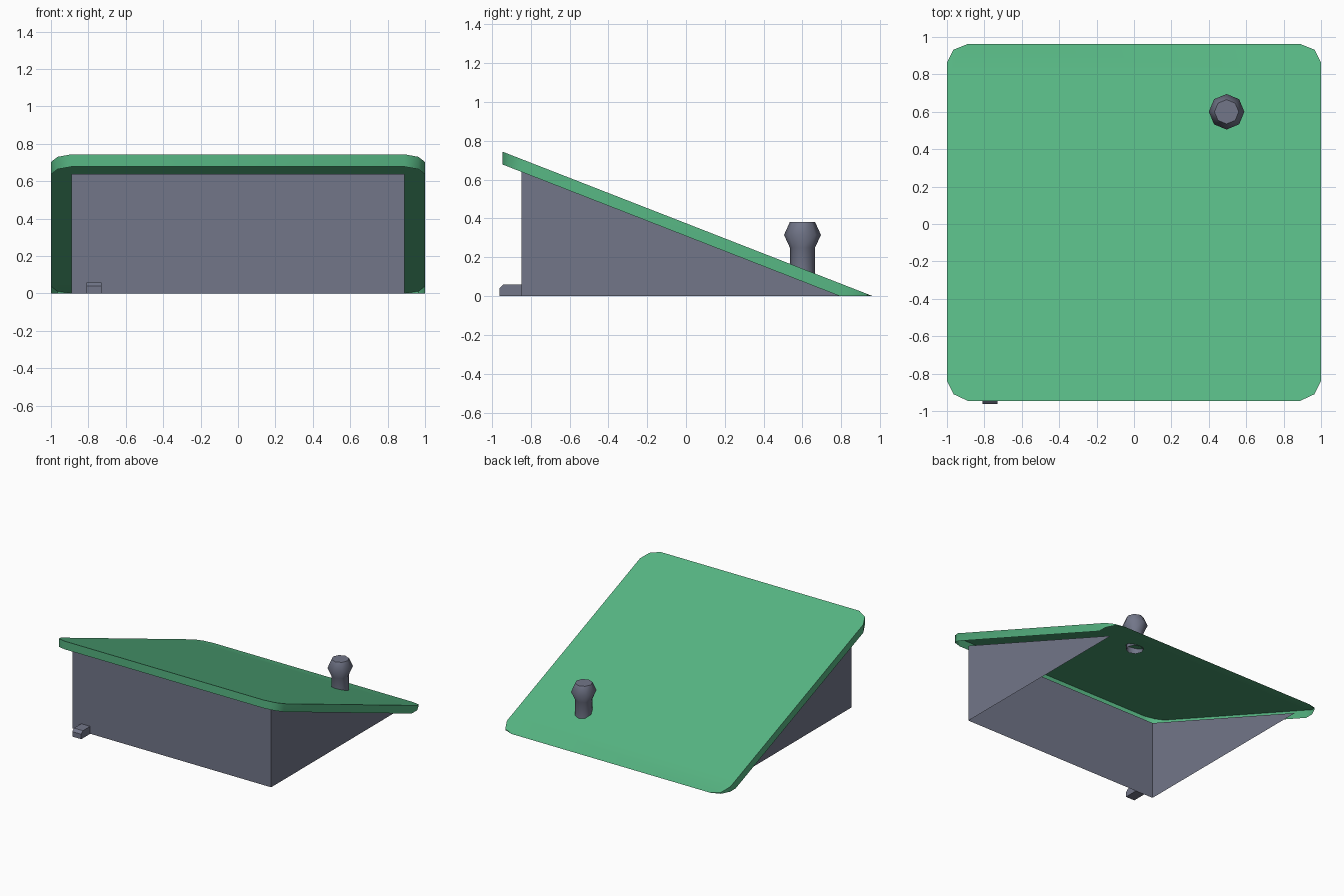
import bpy, math
from math import radians, pi, cos, sin

cube = bpy.data.objects.get("Cube")
if cube:
    bpy.data.objects.remove(cube, do_unlink=True)


def material(name, color):
    mat = bpy.data.materials.new(name)
    mat.use_nodes = True
    mat.diffuse_color = color
    mat.node_tree.nodes["Principled BSDF"].inputs["Base Color"].default_value = color
    return mat


GREEN = material("green", (0.095, 0.468, 0.227, 1))
GREY = material("slate grey", (0.168, 0.181, 0.25, 1))


def build(name, verts, faces, mat, smooth=None):
    mesh = bpy.data.meshes.new(name)
    mesh.from_pydata(verts, [], faces)
    mesh.update()
    mesh.materials.append(mat)
    obj = bpy.data.objects.new(name, mesh)
    bpy.context.collection.objects.link(obj)
    if smooth:
        bpy.ops.object.select_all(action='DESELECT')
        obj.select_set(True)
        bpy.context.view_layer.objects.active = obj
        bpy.ops.object.shade_smooth_by_angle(angle=radians(smooth))
    return obj


def ring_faces(a, b, n):
    """Quads joining two rings of n vertices that start at a and b."""
    return [(a + i, a + (i + 1) % n, b + (i + 1) % n, b + i) for i in range(n)]


# Sloping board: top sheet with a vertical rim, open underneath, cut at the ground
FRONT, BACK, HEIGHT, RIM = -0.945, 0.962, 0.744, 0.066
SLOPE = HEIGHT / (BACK - FRONT)
GROUND_Y = BACK - RIM / SLOPE     # where the rim's lower edge meets the ground


def top_z(y):
    return (BACK - y) * SLOPE


half = [(0.89, FRONT), (0.965, FRONT + 0.035), (1, FRONT + 0.105),
        (1, GROUND_Y), (1, BACK - 0.1), (0.965, BACK - 0.03), (0.89, BACK)]
outline = half + [(-x, y) for x, y in reversed(half)]
n = len(outline)
lower = [(x, y, max(0, top_z(y) - RIM)) for x, y in outline]
upper = [(x, y, top_z(y)) for x, y in outline]
build("sloping_board", lower + upper,
      ring_faces(0, n, n) + [tuple(range(n, 2 * n))], GREEN, 40)

# Support walls: a front panel and two triangular sides, open below and behind
W, WALL_Y = 0.89, -0.847
wall_top = top_z(WALL_Y) - RIM
side = [(WALL_Y, 0), (GROUND_Y, 0), (WALL_Y, wall_top)]
build("support_walls",
      [(x, y, z) for x in (-W, W) for y, z in side],
      [(0, 3, 5, 2), (3, 4, 5), (0, 2, 1)], GREY)

# Small foot tab on the front panel
tab = [(WALL_Y, 0), (WALL_Y, 0.06), (-0.94, 0.06), (-0.962, 0.04), (-0.962, 0)]
k = len(tab)
build("front_tab",
      [(x, y, z) for x in (-0.81, -0.73) for y, z in tab],
      [tuple(reversed(f)) for f in ring_faces(0, k, k)]
      + [tuple(range(k)), tuple(reversed(range(k, 2 * k)))], GREY)

# Eight-sided knob on a short stem
SIDES = 8
profile = [(0.065, 0.115), (0.065, 0.25), (0.095, 0.315), (0.065, 0.382)]
verts = [(0.495 + r * cos(2 * pi * i / SIDES), 0.6 + r * sin(2 * pi * i / SIDES), z)
         for r, z in profile for i in range(SIDES)]
faces = []
for level in range(len(profile) - 1):
    faces += ring_faces(level * SIDES, (level + 1) * SIDES, SIDES)
faces.append(tuple(range(len(verts) - SIDES, len(verts))))
build("knob", verts, faces, GREY, 52)
